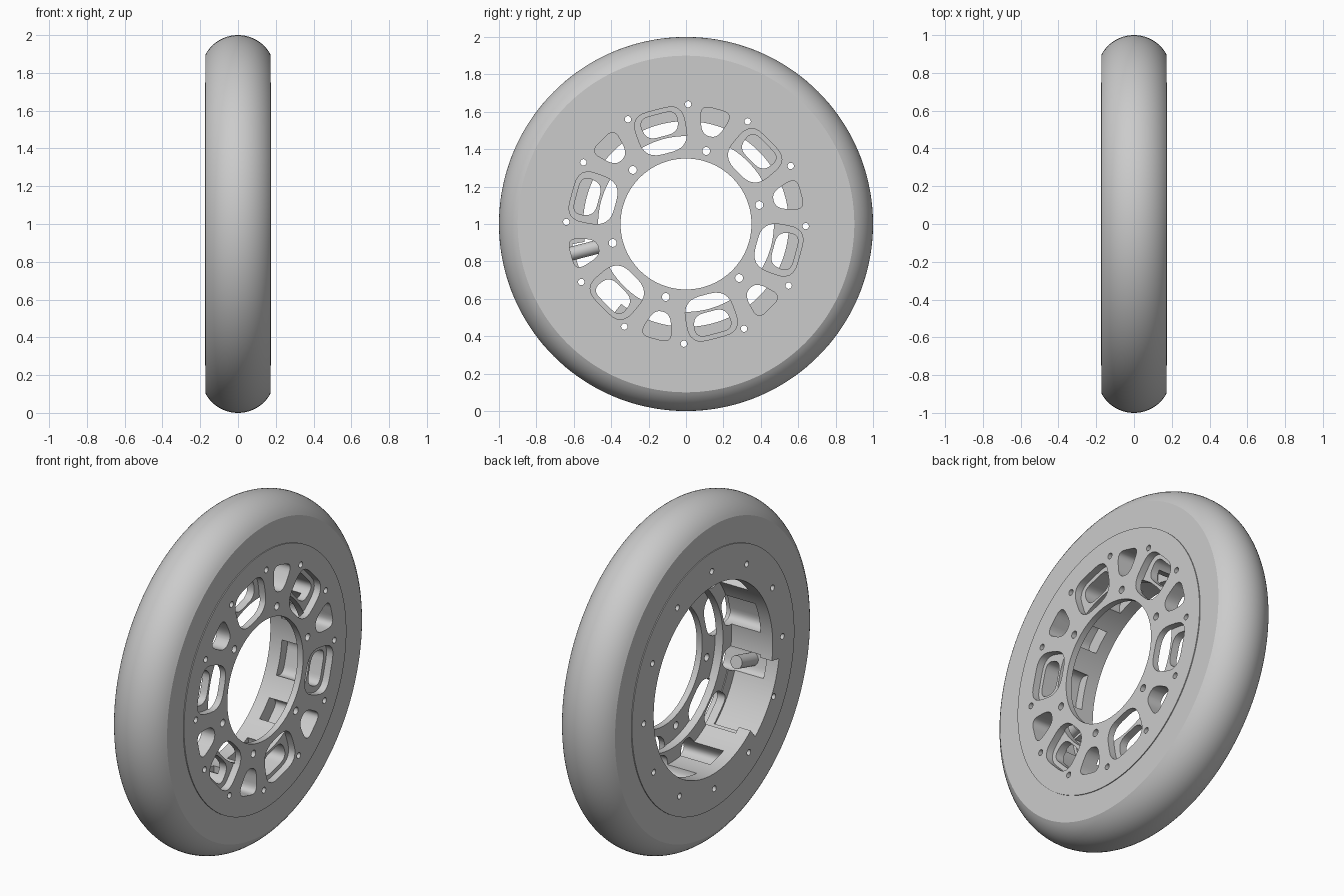
import bpy, bmesh
from math import sin, cos, pi, radians, asin
from mathutils import Vector

old = bpy.data.objects.get("Cube")
if old:
    bpy.data.objects.remove(old, do_unlink=True)

grey = bpy.data.materials.new("plain_grey")
grey.use_nodes = True
GREY = (0.6, 0.6, 0.6, 1)
grey.diffuse_color = GREY
grey.node_tree.nodes["Principled BSDF"].inputs["Base Color"].default_value = GREY

AXLE = Vector((0, 0, 1))


def polar(x, r, a):
    return Vector((x, r * cos(a), r * sin(a))) + AXLE


def finish(name, bm):
    bmesh.ops.recalc_face_normals(bm, faces=bm.faces)
    mesh = bpy.data.meshes.new(name)
    bm.to_mesh(mesh)
    bm.free()
    ob = bpy.data.objects.new(name, mesh)
    bpy.context.collection.objects.link(ob)
    mesh.materials.append(grey)
    return ob


def lathe(name, profile, steps=144):
    """Spin a closed (x, radius) profile around the axle."""
    bm = bmesh.new()
    rings = [[bm.verts.new(polar(x, r, 2 * pi * i / steps)) for x, r in profile]
             for i in range(steps)]
    n = len(profile)
    for i in range(steps):
        a, b = rings[i], rings[(i + 1) % steps]
        for j in range(n):
            k = (j + 1) % n
            bm.faces.new((a[j], a[k], b[k], b[j]))
    return finish(name, bm)


def prism(bm, outline, x0, x1):
    """Extrude a (y, z) outline along the axle."""
    lo = [bm.verts.new(Vector((x0, p[0], p[1])) + AXLE) for p in outline]
    hi = [bm.verts.new(Vector((x1, p[0], p[1])) + AXLE) for p in outline]
    bm.faces.new(lo)
    bm.faces.new(hi[::-1])
    n = len(lo)
    for i in range(n):
        j = (i + 1) % n
        bm.faces.new((lo[i], lo[j], hi[j], hi[i]))


def slot(r0, r1, w0, w1, corner, deg, steps=6):
    """Rounded trapezoid from radius r0 to r1, turned to an angle."""
    quad = [Vector(p) for p in ((r0, -w0 / 2), (r1, -w1 / 2), (r1, w1 / 2), (r0, w0 / 2))]
    a = radians(deg)
    points = []
    for i, p in enumerate(quad):
        before, after = quad[i - 1] - p, quad[(i + 1) % 4] - p
        start = p + before.normalized() * min(corner, before.length * 0.45)
        end = p + after.normalized() * min(corner, after.length * 0.45)
        for s in range(steps + 1):
            t = s / steps
            q = start * (1 - t) ** 2 + p * 2 * t * (1 - t) + end * t * t
            points.append((q.x * cos(a) - q.y * sin(a), q.x * sin(a) + q.y * cos(a)))
    return points


def circle(r, deg, radius, steps=20):
    a = radians(deg)
    return [(r * cos(a) + radius * cos(2 * pi * i / steps),
             r * sin(a) + radius * sin(2 * pi * i / steps)) for i in range(steps)]


def cut(target, name, prisms):
    bm = bmesh.new()
    for outline, x0, x1 in prisms:
        prism(bm, outline, x0, x1)
    cutter = finish(name, bm)
    cutter.hide_render = True
    mod = target.modifiers.new(name, "BOOLEAN")
    mod.operation = "DIFFERENCE"
    mod.solver = "EXACT"
    mod.object = cutter
    bpy.context.view_layer.objects.active = target
    bpy.ops.object.modifier_apply(modifier=name)
    bpy.data.objects.remove(cutter, do_unlink=True)


def smooth(ob):
    bpy.ops.object.select_all(action="DESELECT")
    ob.select_set(True)
    bpy.context.view_layer.objects.active = ob
    bpy.ops.object.shade_smooth_by_angle(angle=radians(30))


# Tyre: flat sidewalls with a rounded tread
SIDE, SHOULDER = 0.171, 0.9
crown = (SIDE ** 2 + (1 - SHOULDER) ** 2) / (2 * (1 - SHOULDER))
sweep = asin(SIDE / crown)
tread = [(crown * sin(t), 1 - crown + crown * cos(t))
         for t in (sweep * (1 - i / 12) for i in range(25))]
tyre = lathe("tyre", [(SIDE, 0.74)] + tread + [(-SIDE, 0.74)])

# Rim: thin outer plate, second disc right behind it, wide open bore
FACE, PLATE, DISC, LIP = 0.176, 0.14, 0.09, -0.1
rim = lathe("rim", [(FACE, 0.35), (FACE, 0.75), (-FACE, 0.75), (-FACE, 0.55),
                    (DISC, 0.55), (DISC, 0.47), (PLATE, 0.47), (PLATE, 0.35)])

# Shallow pockets, deep small slots and bolt holes
holes = []
for i in range(6):
    turn = 60 * i
    holes.append((slot(0.392, 0.63, 0.245, 0.285, 0.095, turn + 44.8), PLATE - 0.005, 0.3))
    holes.append((slot(0.485, 0.635, 0.09, 0.18, 0.06, turn + 15), LIP, 0.3))
    holes.append((circle(0.405, turn + 14.5, 0.021), 0, 0.3))
for i in range(12):
    holes.append((circle(0.64, 30 * i - 1, 0.017), -0.3, 0.3))
cut(rim, "pocket_cutter", holes)

# Smaller windows through the disc, notching the bore wall down to the lip
cut(rim, "window_cutter",
    [(slot(0.485, 0.605, 0.18, 0.21, 0.06, 60 * i + 44.8), LIP, 0.25) for i in range(6)])

# Valve access recess in the open side
arc = [radians(190 + 41 * i / 16) for i in range(17)]
recess = [(0.617 * cos(a), 0.617 * sin(a)) for a in arc]
recess += [(0.52 * cos(a), 0.52 * sin(a)) for a in reversed(arc)]
cut(rim, "recess_cutter", [(recess, -0.3, DISC - 0.005)])

# Valve stem pointing at the axle
bm = bmesh.new()
bmesh.ops.create_cone(bm, cap_ends=True, segments=32, radius1=0.037, radius2=0.037, depth=0.17)
stem = finish("valve_stem", bm)
angle = radians(194.5)
stem.location = polar(0, 0.565, angle)
stem.rotation_euler = Vector((0, cos(angle), sin(angle))).to_track_quat("Z", "Y").to_euler()

for part in (tyre, rim, stem):
    smooth(part)
